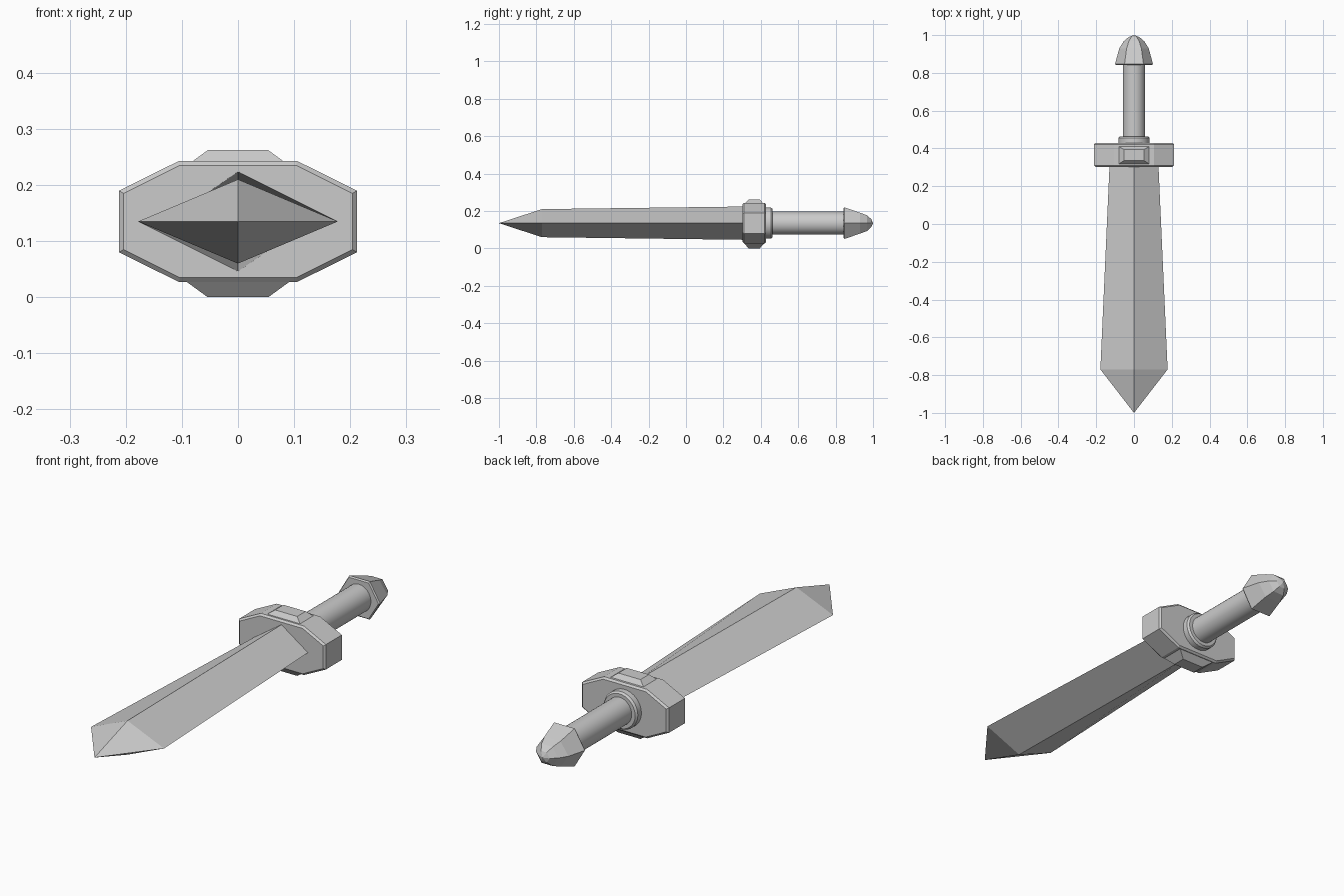
import bpy, bmesh
from math import cos, sin, tau, radians

if "Cube" in bpy.data.objects:
    bpy.data.objects.remove(bpy.data.objects["Cube"])

CZ = 0.135  # height of the sword's long axis


def loft(name, rings, smooth=False):
    """Skin a list of equal-length point rings; one-point rings become tips."""
    bm = bmesh.new()
    vs = [[bm.verts.new(p) for p in r] for r in rings]
    for a, b in zip(vs, vs[1:]):
        n = max(len(a), len(b))
        for i in range(n):
            j = (i + 1) % n
            q = [a[i % len(a)], a[j % len(a)], b[j % len(b)], b[i % len(b)]]
            bm.faces.new(list(dict.fromkeys(q)))
    for end in (vs[0], vs[-1]):
        if len(end) > 2:
            bm.faces.new(end)
    bmesh.ops.recalc_face_normals(bm, faces=bm.faces)
    me = bpy.data.meshes.new(name)
    bm.to_mesh(me)
    bm.free()
    ob = bpy.data.objects.new(name, me)
    bpy.context.collection.objects.link(ob)
    if smooth:
        bpy.ops.object.select_all(action='DESELECT')
        ob.select_set(True)
        bpy.context.view_layer.objects.active = ob
        bpy.ops.object.shade_smooth_by_angle(angle=radians(35))
    return ob


def ellipse(y, rx, rz, n):
    return [(rx * cos(tau * i / n), y, CZ + rz * sin(tau * i / n)) for i in range(n)]


def octagon(y, x, z, cx, cz):
    pts = [(x, -cz), (x, cz), (cx, z), (-cx, z), (-x, cz), (-x, -cz), (-cx, -z), (cx, -z)]
    return [(px, y, CZ + pz) for px, pz in pts]


def rect(z, x, y0, y1):
    return [(-x, y0, z), (x, y0, z), (x, y1, z), (-x, y1, z)]


# Diamond-section blade, flaring toward the point
loft("blade", [[(0, -1.0, CZ)],
               ellipse(-0.77, 0.178, 0.075, 4),
               ellipse(0.32, 0.129, 0.089, 4)])

# Chamfered octagonal guard
outer = (0.212, 0.108, 0.105, 0.055)
inner = (0.204, 0.100, 0.104, 0.050)
loft("guard", [octagon(0.302, *inner), octagon(0.310, *outer),
               octagon(0.421, *outer), octagon(0.429, *inner)])

# Tapered bosses above and below the guard
for name, z0, z1, s in (("top_boss", 0.235, 0.262, 1), ("bottom_boss", 0.027, 0.0, 1)):
    loft(name, [rect(z0, 0.091, 0.311, 0.418), rect(z1, 0.054, 0.335, 0.394)])

# Collar and round grip
loft("collar", [ellipse(y, r, r, 32) for y, r in
                ((0.42, 0.083), (0.454, 0.083), (0.463, 0.076))], smooth=True)
loft("grip", [ellipse(0.45, 0.059, 0.061, 32), ellipse(0.86, 0.059, 0.061, 32)], smooth=True)

# Six-sided pommel, domed to a blunt end
loft("pommel", [ellipse(y, rx, rz / 0.866, 6) for y, rx, rz in
                ((0.842, 0.096, 0.079), (0.848, 0.100, 0.084), (0.93, 0.078, 0.056),
                 (0.968, 0.054, 0.042), (0.990, 0.028, 0.022))] + [[(0, 1.0, CZ)]])
